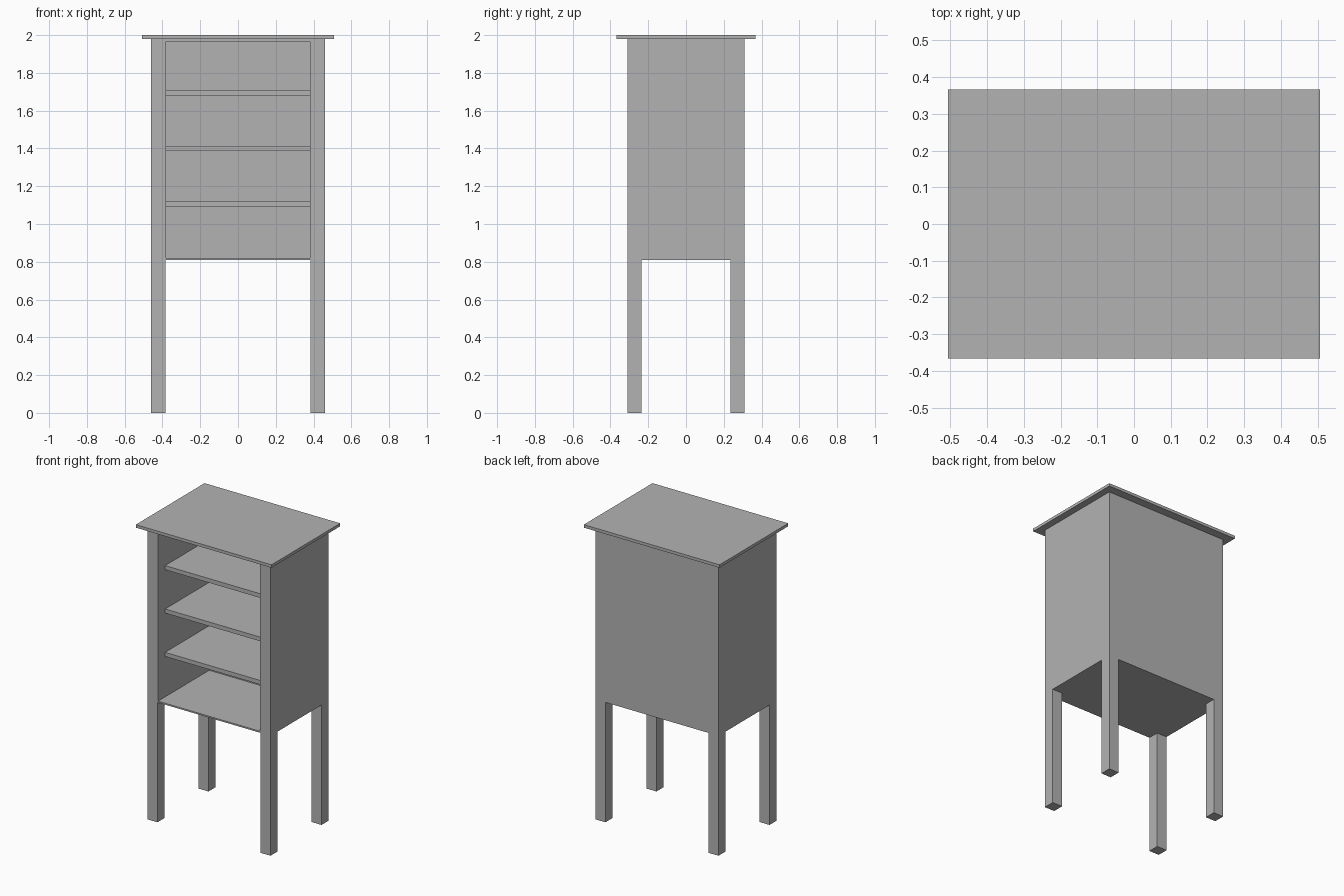
import bpy

# Remove only the default cube
default = bpy.data.objects.get("Cube")
if default:
    bpy.data.objects.remove(default, do_unlink=True)

# Single grey finish
grey = bpy.data.materials.new("grey_paint")
grey.use_nodes = True
colour = (0.45, 0.45, 0.45, 1.0)
grey.diffuse_color = colour
grey.node_tree.nodes["Principled BSDF"].inputs["Base Color"].default_value = colour

# Main dimensions
HALF_W, HALF_D = 0.46, 0.31
LEG = 0.075
CASE_BOTTOM, CASE_TOP, TOP = 0.81, 1.98, 2.0
INNER_W, INNER_BACK = 0.38, 0.235
INNER_BOTTOM, INNER_TOP = 0.82, 1.965
OVERHANG = 1.0  # generous cutter reach


def box(name, x, y, z):
    """Axis-aligned box from (min, max) ranges."""
    ranges = (x, y, z)
    bpy.ops.mesh.primitive_cube_add(size=1)
    obj = bpy.context.object
    obj.name = obj.data.name = name
    for v in obj.data.vertices:
        v.co = [lo + (c + 0.5) * (hi - lo) for c, (lo, hi) in zip(v.co, ranges)]
    obj.data.materials.append(grey)
    return obj


def carve(target, cutter):
    """Cut one box out of the target and discard the cutter."""
    cutter.hide_render = True
    mod = target.modifiers.new("cut", "BOOLEAN")
    mod.operation, mod.solver, mod.object = "DIFFERENCE", "EXACT", cutter
    bpy.ops.object.select_all(action="DESELECT")
    bpy.context.view_layer.objects.active = target
    target.select_set(True)
    bpy.ops.object.modifier_apply(modifier=mod.name)
    bpy.data.objects.remove(cutter, do_unlink=True)


# Case and four legs carved from one block
case = box("case_with_legs", (-HALF_W, HALF_W), (-HALF_D, HALF_D), (0, CASE_TOP))
leg_x, leg_y = HALF_W - LEG, HALF_D - LEG
under = (-OVERHANG, CASE_BOTTOM)
carve(case, box("gap_front_back", (-leg_x, leg_x), (-OVERHANG, OVERHANG), under))
carve(case, box("gap_sides", (-OVERHANG, OVERHANG), (-leg_y, leg_y), under))
carve(case, box("opening", (-INNER_W, INNER_W), (-OVERHANG, INNER_BACK),
                (INNER_BOTTOM, INNER_TOP)))

# Three shelves set back behind the front posts
for i, z in enumerate((1.093, 1.386, 1.679)):
    box(f"shelf_{i + 1}", (-INNER_W, INNER_W), (-leg_y, INNER_BACK), (z, z + 0.028))

# Overhanging top board
box("top_board", (-0.507, 0.507), (-0.367, 0.367), (CASE_TOP, TOP))
